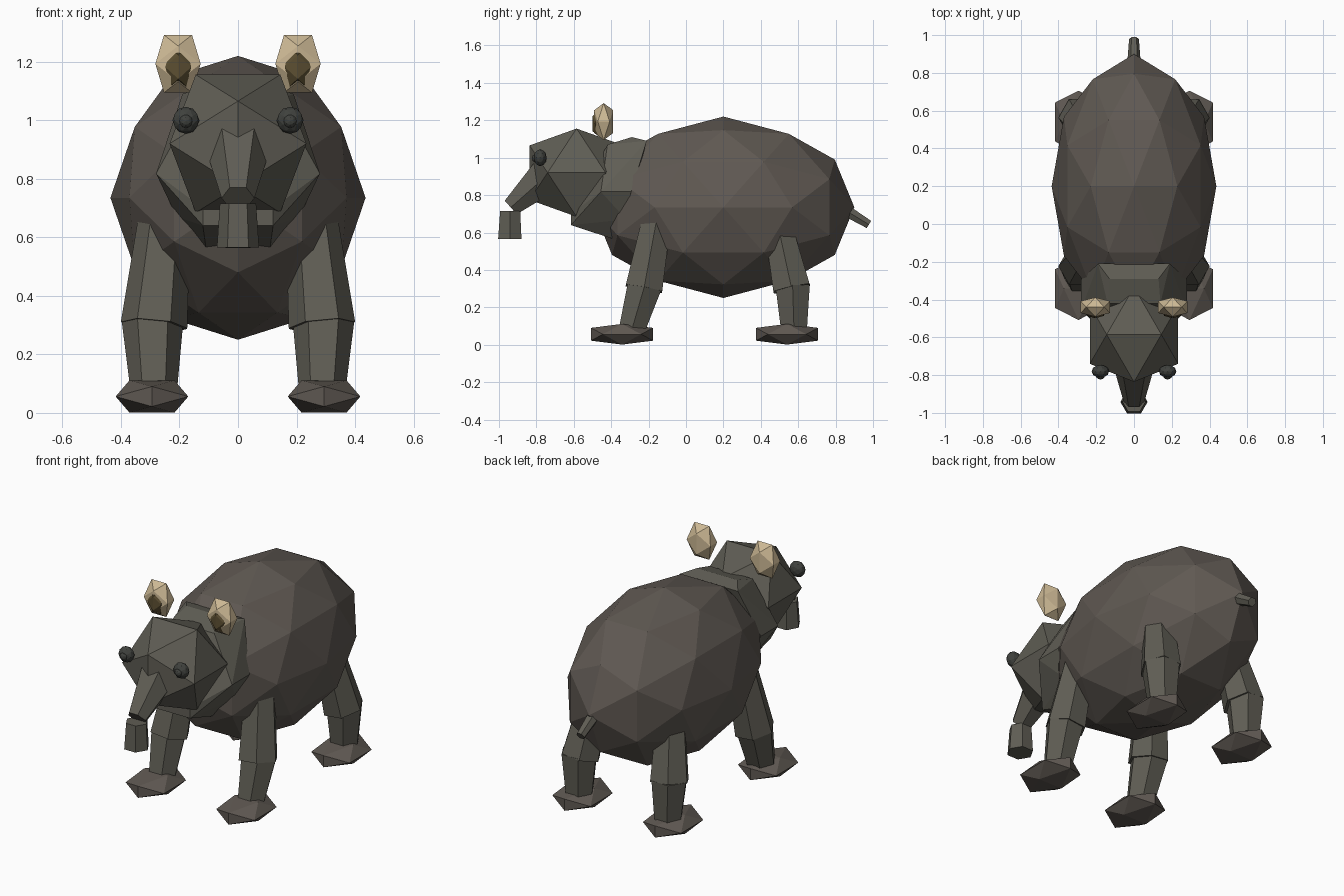
import bpy
import bmesh
from mathutils import Matrix, Vector

cube = bpy.data.objects.get("Cube")
if cube:
    bpy.data.objects.remove(cube, do_unlink=True)


def material(name, rgb):
    mat = bpy.data.materials.new(name)
    mat.use_nodes = True
    mat.diffuse_color = (*rgb, 1)
    bsdf = mat.node_tree.nodes["Principled BSDF"]
    bsdf.inputs["Base Color"].default_value = (*rgb, 1)
    bsdf.inputs["Roughness"].default_value = 0.9
    return mat


HIDE = material("warm grey hide", (0.115, 0.099, 0.085))
LIMB = material("olive grey hide", (0.115, 0.110, 0.089))
CREAM = material("cream ear", (0.61, 0.485, 0.30))
BROWN = material("brown inner ear", (0.107, 0.078, 0.032))
EYE = material("dark eye", (0.05, 0.053, 0.047))


def finish(bm, name, mat):
    bmesh.ops.recalc_face_normals(bm, faces=bm.faces)
    mesh = bpy.data.meshes.new(name)
    bm.to_mesh(mesh)
    bm.free()
    mesh.materials.append(mat)
    obj = bpy.data.objects.new(name, mesh)
    bpy.context.collection.objects.link(obj)
    return obj


def hull(name, points, mat):
    """Faceted solid wrapped around a few points."""
    bm = bmesh.new()
    for p in points:
        bm.verts.new(p)
    bmesh.ops.convex_hull(bm, input=bm.verts)
    loose = [v for v in bm.verts if not v.link_faces]
    bmesh.ops.delete(bm, geom=loose, context="VERTS")
    return finish(bm, name, mat)


def ico(name, center, radii, mat, fine=False):
    """Icosahedron whose two-fold axes lie on x, y and z."""
    t = (1 + 5 ** 0.5) / 2
    pts = []
    for a in (-1, 1):
        for b in (-t, t):
            pts += [Vector((a, 0, b)), Vector((0, b, a)), Vector((b, a, 0))]
    if fine:
        pts += [(p + q) / 2 for i, p in enumerate(pts) for q in pts[:i]
                if (p - q).length < 2.1]
    place = Vector(center)
    scale = Matrix.Diagonal(radii)
    return hull(name, [place + scale @ p.normalized() for p in pts], mat)


def tube(name, start, end, r1, r2, mat, sides=6):
    """Tapered prism between two points with a flat side to the front."""
    a, b = Vector(start), Vector(end)
    d = (b - a).normalized()
    u = (Vector((1, 0, 0)) - d * d.x).normalized()
    v = u.cross(d)
    rot = Matrix((-v, u, d)).transposed().to_4x4()
    bm = bmesh.new()
    bmesh.ops.create_cone(bm, cap_ends=True, segments=sides, radius1=r1, radius2=r2,
                          depth=(b - a).length,
                          matrix=Matrix.Translation((a + b) / 2) @ rot)
    return finish(bm, name, mat)


# Torso and tail
ico("body", (0, 0.2, 0.735), (0.436, 0.70, 0.485), HIDE, fine=True)
tube("tail", (0, 0.85, 0.72), (0, 0.978, 0.643), 0.036, 0.026, LIMB)

# Neck: half outline mirrored across the middle
neck_half = [(0.28, -0.455, 0.818), (0.28, -0.294, 0.818), (0.19, -0.21, 1.09),
             (0.13, -0.29, 1.11), (0.14, -0.42, 1.07), (0.11, -0.395, 0.567),
             (0.12, -0.615, 0.64), (0.12, -0.615, 0.70), (0.21, -0.32, 0.67)]
hull("neck", [(s * x, y, z) for x, y, z in neck_half for s in (-1, 1)], LIMB)

# Head and drooping snout
ico("head", (0, -0.585, 0.92), (0.275, 0.295, 0.277), LIMB)
tube("snout", (0, -0.75, 0.90), (0, -0.937, 0.734), 0.11, 0.056, LIMB)
tube("snout_tip", (0, -0.94, 0.715), (0, -0.942, 0.565), 0.062, 0.072, LIMB)

for side, s in (("left", 1), ("right", -1)):
    # Ears and eyes
    ico(side + "_ear", (s * 0.205, -0.44, 1.193), (0.091, 0.06, 0.116), CREAM)
    ico(side + "_inner_ear", (s * 0.204, -0.465, 1.182), (0.052, 0.04, 0.078), BROWN)
    ico(side + "_eye", (s * 0.178, -0.78, 1.0), (0.046, 0.035, 0.046), EYE, fine=True)
    ico(side + "_pupil", (s * 0.178, -0.802, 0.997), (0.024, 0.022, 0.024), EYE, fine=True)

    # Legs: each has a thigh, shin and flat foot
    for end, top, knee, ankle, foot_y in (
            ("front", (-0.155, 0.68), -0.225, -0.287, -0.342),
            ("rear", (0.50, 0.60), 0.565, 0.577, 0.54)):
        name = side + "_" + end
        tube(name + "_thigh", (s * 0.25, top[0], top[1]), (s * 0.287, knee, 0.30),
             0.088, 0.114, LIMB)
        tube(name + "_shin", (s * 0.292, knee + 0.005, 0.32), (s * 0.288, ankle, 0.09),
             0.106, 0.081, LIMB)
        ico(name + "_foot", (s * 0.294, foot_y, 0.056), (0.146, 0.195, 0.065), HIDE)
